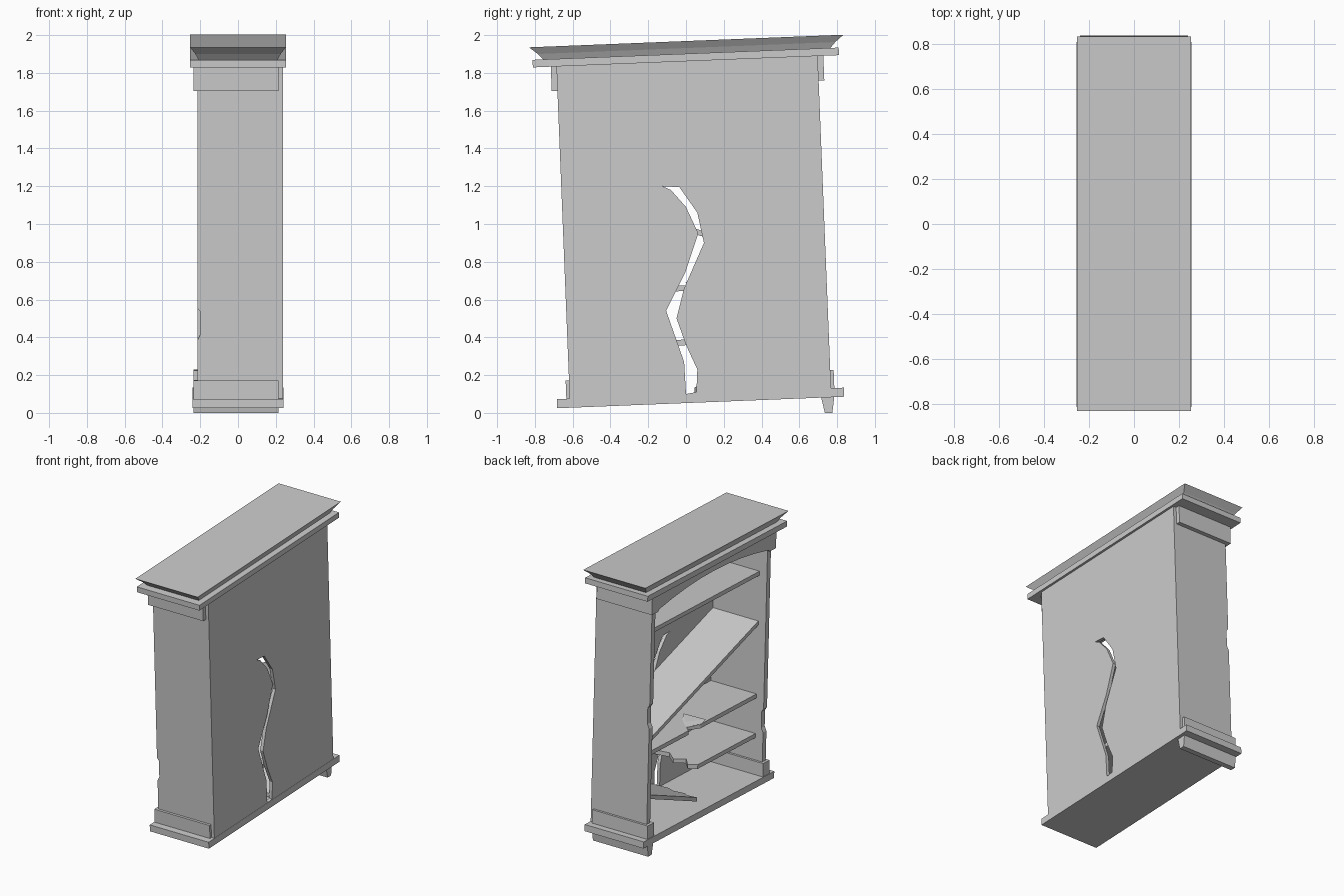
import bpy, bmesh, math

if "Cube" in bpy.data.objects:
    bpy.data.objects.remove(bpy.data.objects["Cube"])

LEAN = 0.04                      # the whole case leans about the x axis
CA, SA = math.cos(LEAN), math.sin(LEAN)
MID = 0.08                       # centre line of the case in its own frame
LEFT, RIGHT = -0.612, 0.772      # outer faces of the side walls


def tilt(x, u, w):
    return (x, u * CA - w * SA, u * SA + w * CA)


def untilt(y, z):
    return (y * CA + z * SA, -y * SA + z * CA)


def loft(name, rings):
    """Close a stack of equal-length rings into a solid, tilted with the case."""
    bm = bmesh.new()
    loops = [[bm.verts.new(tilt(*p)) for p in r] for r in rings]
    n = len(loops[0])
    bm.faces.new(loops[0])
    bm.faces.new(loops[-1])
    for a, b in zip(loops, loops[1:]):
        for i in range(n):
            j = (i + 1) % n
            bm.faces.new((a[i], a[j], b[j], b[i]))
    bmesh.ops.recalc_face_normals(bm, faces=bm.faces)
    me = bpy.data.meshes.new(name)
    bm.to_mesh(me)
    bm.free()
    ob = bpy.data.objects.new(name, me)
    bpy.context.collection.objects.link(ob)
    return ob


def prism(name, pts, x0, x1):
    return loft(name, [[(x, u, w) for u, w in pts] for x in (x0, x1)])


def box(name, x0, x1, u0, u1, w0, w1):
    return prism(name, [(u0, w0), (u1, w0), (u1, w1), (u0, w1)], x0, x1)


def plank(name, outline, height, t=0.03):
    """Shelf board from an (x, u) outline; height gives its centre along u."""
    return loft(name, [[(x, u, height(u) + s * t / 2) for x, u in outline]
                       for s in (-1, 1)])


def cut(ob, cutter):
    cutter.hide_render = True
    m = ob.modifiers.new("cut", 'BOOLEAN')
    m.operation, m.solver, m.object = 'DIFFERENCE', 'EXACT', cutter
    bpy.context.view_layer.objects.active = ob
    bpy.ops.object.modifier_apply(modifier=m.name)
    bpy.data.objects.remove(cutter)


# base slab and the one remaining foot
box("base_slab", -0.24, 0.24, -0.68, 0.84, 0.052, 0.10)
foot = [(0.715, 0.085), (0.735, 0.0), (0.775, 0.0), (0.785, 0.088)]
prism("foot", [untilt(*p) for p in foot], -0.235, 0.215)

# side walls with their base and top trims, front edges chipped
T = 0.04
for side, outer, s, chip in (("left", LEFT, 1, 0.50), ("right", RIGHT, -1, 0.98)):
    a, b = sorted((outer, outer + s * T))
    # wall profile in x/w, with a shallow chip on the front edge
    prof = [(-0.215, 0.10), (0.22, 0.10), (0.22, 1.862), (-0.215, 1.862),
            (-0.215, chip + 0.08), (-0.2, chip + 0.06),
            (-0.2, chip - 0.06), (-0.215, chip - 0.09)]
    loft(side + "_wall", [[(x, u, w) for x, w in prof] for u in (a, b)])
    box(side + "_base_trim", -0.235, 0.215, a - 0.018, b + 0.018, 0.10, 0.197)
    c, d = sorted((outer - s * 0.03, outer + s * 0.01))
    box(side + "_top_trim", -0.235, 0.215, c, d, 1.73, 1.862)

# arched fascia over the opening
arch = [(-0.642, 1.862), (-0.642, 1.73), (LEFT + T, 1.73)]
for i in range(9):
    k = -1 + i / 4
    arch.append((MID + k * 0.63, 1.745 + 0.065 * (1 - k * k)))
arch += [(RIGHT - T, 1.73), (0.802, 1.73), (0.802, 1.862)]
prism("arched_fascia", arch, -0.235, -0.205)

# back panel with the long crack broken through it
back = box("back_panel", 0.215, 0.2385, LEFT, RIGHT, 0.054, 1.862)
crack = [(0, .1), (-.01, .27), (-.105, .54), (-.005, .74), (.065, .95),
         (0, 1.09), (-.08, 1.18), (-.125, 1.2), (-.035, 1.195), (.06, 1.06),
         (.095, .9), (-.01, .66), (-.05, .5), (0, .36), (.06, .23), (.055, .11)]
cut(back, prism("crack_cutter", [untilt(*p) for p in crack], 0.1, 0.4))

# cornice slab and flared crown
box("cornice_slab", -0.255, 0.255, -0.737, 0.885, 1.86, 1.90)
rings = []
for w, inset in ((1.90, 0.072), (1.93, 0.045), (1.967, 0.0)):
    hx, hu = 0.253 - inset * 0.6, 0.833 - inset
    rings.append([(-hx, MID - hu, w), (hx, MID - hu, w),
                  (hx, MID + hu, w), (-hx, MID + hu, w)])
loft("crown", rings)

# shelves: one sound, one fallen at a slant
U0, U1, XF, XB = LEFT + T, RIGHT - T, -0.155, 0.215
full = [(XF, U0), (XB, U0), (XB, U1), (XF, U1)]
plank("top_shelf", full, lambda u: 1.55)
plank("slanted_shelf", full, lambda u: 0.95 - 0.35 * (u - 0.11))

# split shelf, with a dented splinter on its front edge
plank("split_shelf", full[:3] + [(XF, U1), (XF, 0.22), (-0.10, 0.17), (XF, 0.08)],
      lambda u: 0.66)
loft("splinter", [[(XF, 0.08, 0.672), (-0.02, 0.10, 0.672), (-0.10, 0.19, 0.672)],
                  [(XF, 0.02, 0.69), (0.02, 0.03, 0.69), (-0.06, 0.12, 0.68)]])

# lower shelf snapped in two: one half still up, the other dropped to the floor
jag = [(XF, 0.10), (-0.10, 0.14), (-0.04, 0.07), (0.03, 0.12), (0.11, 0.05), (XB, 0.07)]
plank("broken_shelf_upper", [(XB, U0), (XF, U0)] + jag, lambda u: 0.373)
plank("broken_shelf_fallen", [(XB, U1), (XF, U1)] + jag,
      lambda u: 0.37 + 0.37 * (u - U1))
